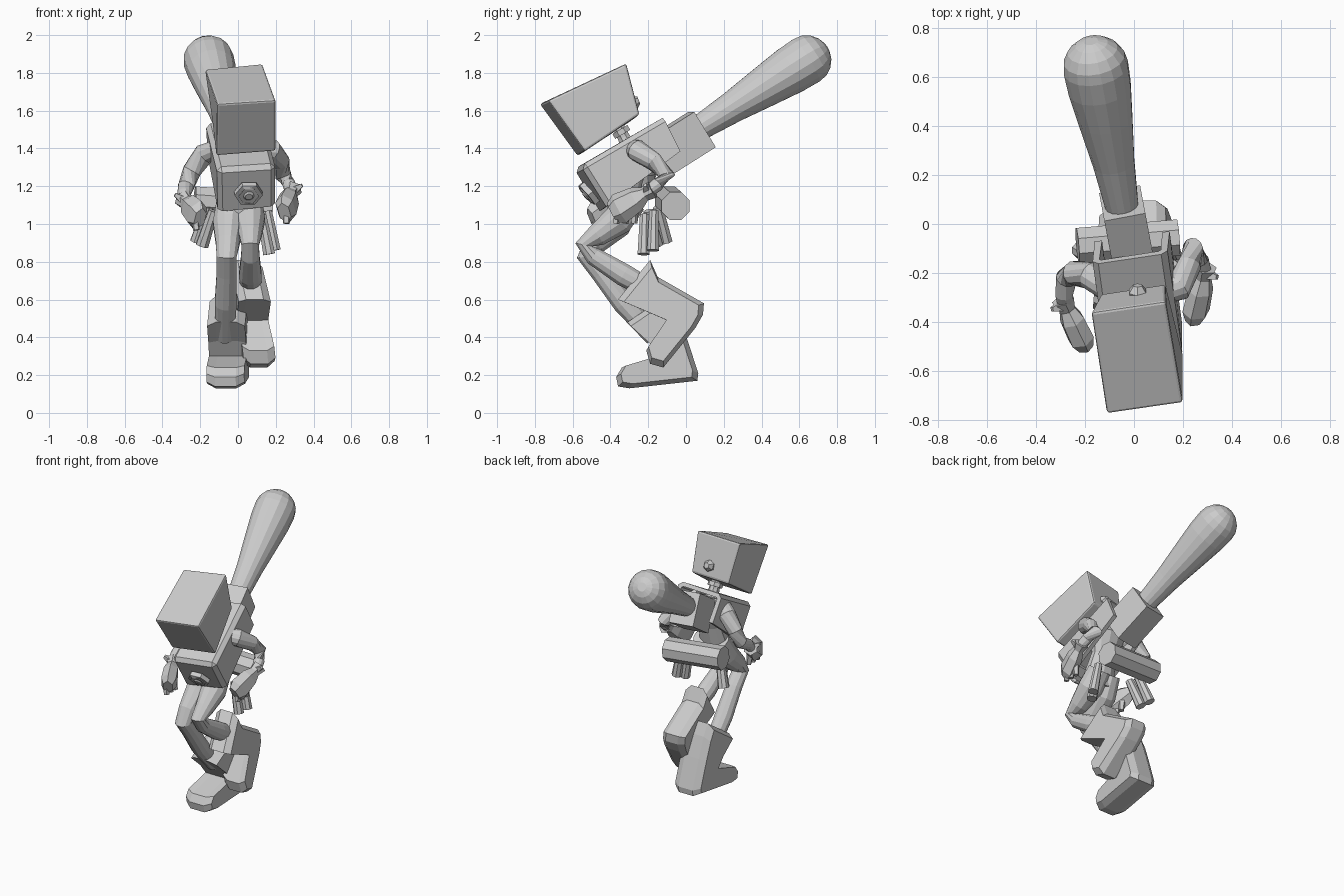
import bpy, bmesh, math
from mathutils import Vector as V

if "Cube" in bpy.data.objects:
    bpy.data.objects.remove(bpy.data.objects["Cube"])


def obj(name, verts, faces, bevel=0.0, segments=2):
    me = bpy.data.meshes.new(name)
    me.from_pydata([tuple(v) for v in verts], [], faces)
    bm = bmesh.new()
    bm.from_mesh(me)
    bmesh.ops.recalc_face_normals(bm, faces=bm.faces)
    bm.to_mesh(me)
    bm.free()
    o = bpy.data.objects.new(name, me)
    bpy.context.collection.objects.link(o)
    if bevel:
        m = o.modifiers.new("bevel", 'BEVEL')
        m.width, m.segments, m.limit_method = bevel, segments, 'ANGLE'
    return o


def loft(name, pts, radii, n=8, hint=(1, 0, 0)):
    """Rings of n sides along pts; a radius may be (along hint, across)."""
    pts = [V(p) for p in pts]
    verts, faces = [], []
    for i, p in enumerate(pts):
        t = (pts[min(i + 1, len(pts) - 1)] - pts[max(i - 1, 0)]).normalized()
        b = t.cross(V(hint)).normalized()
        a = b.cross(t)
        r = radii[i]
        ra, rb = r if isinstance(r, tuple) else (r, r)
        for k in range(n):
            w = 2 * math.pi * (k + 0.5) / n
            verts.append(p + a * ra * math.cos(w) + b * rb * math.sin(w))
    for i in range(len(pts) - 1):
        for k in range(n):
            j = (k + 1) % n
            faces.append((i * n + k, i * n + j, (i + 1) * n + j, (i + 1) * n + k))
    faces += [tuple(range(n)), tuple(range((len(pts) - 1) * n, len(pts) * n))]
    return obj(name, verts, faces)


BOX = [(0, 1, 3, 2), (0, 2, 6, 4), (1, 3, 7, 5), (2, 3, 7, 6), (4, 5, 7, 6), (0, 1, 5, 4)]


def hexa(name, corners, bevel=0.0, skip=(), segments=2):
    """Eight corners: top front L,R, top back L,R, bottom front L,R, bottom back L,R."""
    return obj(name, corners, [f for i, f in enumerate(BOX) if i not in skip], bevel, segments)


def boot(name, profile, centre, half):
    """Side profile extruded across with narrower sides; centre(y, z) gives x."""
    n = len(profile)
    c = sum((V((0, y, z)) for y, z in profile), V()) / n
    verts = []
    for s, k in ((-1, 0.87), (-0.55, 1), (0.55, 1), (1, 0.87)):
        for y, z in profile:
            q = c + (V((0, y, z)) - c) * k
            verts.append((centre(y, z) + s * half, q.y, q.z))
    faces = [tuple(range(n)), tuple(range(3 * n, 4 * n))]
    for i in range(3):
        faces += [(i * n + k, i * n + (k + 1) % n, (i + 1) * n + (k + 1) % n, (i + 1) * n + k)
                  for k in range(n)]
    return obj(name, verts, faces)


# Tilted block head, neck and the small knot behind it
hexa("head", [(-.11, -.775, 1.635), (.2, -.73, 1.655), (-.175, -.36, 1.82), (.13, -.315, 1.85),
              (-.115, -.575, 1.36), (.2, -.535, 1.385), (-.135, -.285, 1.55), (.128, -.245, 1.58)], .012)
loft("neck", [(.01, -.29, 1.38), (.01, -.33, 1.46), (.01, -.38, 1.55)], [.05, .035, .035])
loft("neck_ring", [(.01, -.335, 1.475), (.01, -.35, 1.5)], [.05, .05])
loft("head_knot", [(.015, -.32, 1.62), (.015, -.275, 1.645), (.015, -.25, 1.655)], [.03, .04, .02], 6)

# Torso shell, open behind, chamfered along the front edges
shell = hexa("torso_shell", [(-.11, -.595, 1.29), (.2, -.555, 1.31), (-.17, -.165, 1.53), (.135, -.12, 1.565),
                             (-.105, -.46, 1.065), (.198, -.42, 1.095), (-.16, -.07, 1.36), (.145, -.03, 1.385)],
             .025, (3, 4), 1)
m = shell.modifiers.new("wall", 'SOLIDIFY')
m.thickness, m.offset = .03, -1

# Hexagonal badge with round boss
ax = V((.08, -.75, -.64)).normalized()
c = V((.055, -.51, 1.165))
loft("badge_ring", [c - ax * .01, c + ax * .02, c + ax * .028, c + ax * .01],
     [.075, .075, .055, .045], 6, (0, 0, 1))
loft("badge_boss", [c, c + ax * .02, c + ax * .034], [.04, .036, .02], 10, (0, 0, 1))

# Inner body and hips
loft("inner_body", [(.01, -.34, 1.02), (.01, -.34, 1.1), (.01, -.29, 1.24), (.01, -.25, 1.38), (.01, -.27, 1.43)],
     [(.1, .07), (.11, .085), (.09, .065), (.13, .08), (.07, .05)], 12)

# Back socket and long club, on one axis
b0, b1 = V((-.045, .05, 1.495)), V((-.155, .635, 1.865))
d = (b1 - b0).normalized()
s = d.cross(V((0, 0, 1))).normalized()
u = s.cross(d)
sock = []
for h in (.11, -.11):
    for t in (-.28, 0):
        for w in (-.085, .085):
            sock.append(V((-.048, .085, 1.5)) + d * t + s * w + u * h)
hexa("club_socket", sock)
L = (b1 - b0).length
r = .135
ts = [(.0, .066), (L * .34, .086), (L * .64, .112), (L * .86, .13), (L, .134)]
ts += [(L + r * math.sin(a), r * math.cos(a)) for a in (.35, .7, 1.05, 1.35)]
loft("club", [b0 + d * t for t, _ in ts], [q for _, q in ts], 16)

# Arms and flared gauntlets
arms = {
    "right": [(.1, -.28, 1.4), (.18, -.26, 1.39), (.225, -.17, 1.33), (.24, -.1, 1.255),
              (.27, -.15, 1.21), (.285, -.2, 1.17)],
    "left": [(-.1, -.27, 1.4), (-.18, -.21, 1.37), (-.245, -.2, 1.28), (-.275, -.22, 1.2),
             (-.285, -.29, 1.16), (-.28, -.33, 1.12)],
}
tips = {"right": V((.245, -.39, 1.06)), "left": V((-.2, -.5, 1.03))}
for side, p in arms.items():
    loft(side + "_arm", p, [.05, .057, .05, .044, .036, .032], 12, (0, 0, 1))
    w = V(p[-1])
    g = tips[side] - w
    out = V((.9 if side == "right" else -.9, -.3, .1))
    # Bell shaped glove, then fist with fingers hanging below
    loft(side + "_gauntlet", [w - g * .12, w + g * .1, w + g * .35, w + g * .8, w + g],
         [(.05, .05), (.035, .04), (.052, .07), (.055, .085), (.035, .06)], 6, out)
    for k in (-1, 0, 1):
        o = V((0, k * .04, 0))
        loft(side + "_finger", [w + g * .6 + o, w + g * .75 + o * 1.2 + V((0, .02, -.085))],
             [.026, .018], 5, out)
    loft(side + "_cuff_spike", [w, w + out * .06 + V((0, .0, .03))], [.035, .012], 4, (0, 1, 0))

# Rolled bundle across the back of the waist
loft("waist_roll", [(-.23, -.09, 1.125), (.18, -.055, 1.095)], [.08, .08], 8, (0, 0, 1))

# Hip pouches, a pair on each side
for k in (0, 1):
    o = V((.03, .05, .02)) * k
    loft("right_pouch", [V((.125, -.22, 1.05)) + o, V((.165, -.225, .84)) + o], [.026, .034], 8)
    o = V((-.03, .05, .02)) * k
    loft("left_pouch", [V((-.13, -.2, 1.07)) + o, V((-.19, -.155, .885)) + o], [.028, .036], 8)

# Bent legs
loft("right_leg", [(.055, -.28, 1.12), (.06, -.36, 1.02), (.065, -.47, .94), (.065, -.54, .89), (.065, -.49, .83),
                   (.065, -.33, .73), (.07, -.13, .62)],
     [.075, .085, .062, .048, .05, .062, .05], 12)
loft("left_leg", [(-.04, -.3, 1.12), (-.05, -.37, 1.0), (-.055, -.48, .9), (-.06, -.525, .83), (-.06, -.45, .74),
                  (-.065, -.33, .58), (-.07, -.17, .4)],
     [.075, .085, .065, .055, .055, .06, .05], 12)

# Boots: one lifted behind, one planted
boot("right_boot", [(-.19, .81), (-.15, .72), (.095, .58), (.09, .52), (.05, .45), (-.12, .24), (-.19, .26),
                    (-.21, .33), (-.1, .49), (-.24, .55), (-.36, .6)],
     lambda y, z: .126 - .106 * y - .1255 * z, .085)
boot("left_boot", [(-.09, .63), (-.05, .55), (.0, .41), (.065, .21), (.06, .17), (-.3, .13), (-.36, .14),
                   (-.37, .19), (-.34, .24), (-.14, .3), (-.2, .38), (-.31, .48)],
     lambda y, z: -.045 + .06 * y, .1)
